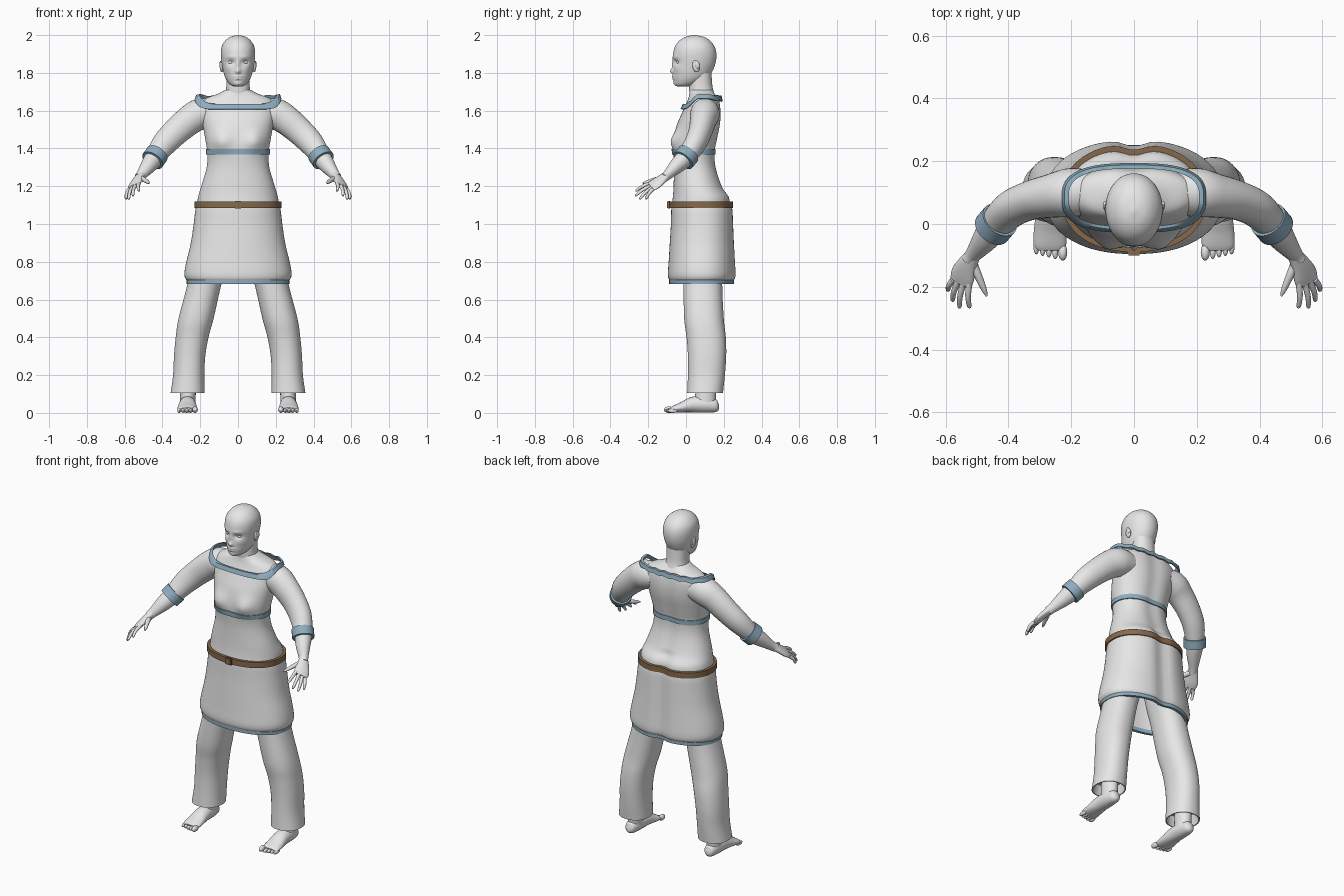
import bpy, bmesh, math
from math import exp, cos, sin, pi
from mathutils import Vector, Matrix

cube = bpy.data.objects.get("Cube")
if cube:
    bpy.data.objects.remove(cube)


def material(name, rgb):
    m = bpy.data.materials.new(name)
    m.use_nodes = True
    m.diffuse_color = (*rgb, 1)
    m.node_tree.nodes["Principled BSDF"].inputs["Base Color"].default_value = (*rgb, 1)
    return m


GREY = material("pale grey", (0.8, 0.8, 0.8))
BLUE = material("slate blue", (0.27, 0.42, 0.52))
BROWN = material("leather brown", (0.24, 0.14, 0.07))


def finish(bm, name, mat, mirror=False):
    bmesh.ops.recalc_face_normals(bm, faces=bm.faces)
    mesh = bpy.data.meshes.new(name)
    bm.to_mesh(mesh)
    bm.free()
    mesh.materials.append(mat)
    ob = bpy.data.objects.new(name, mesh)
    bpy.context.collection.objects.link(ob)
    if mirror:
        ob.modifiers.new("Mirror", "MIRROR")
    bpy.ops.object.select_all(action="DESELECT")
    ob.select_set(True)
    bpy.context.view_layer.objects.active = ob
    bpy.ops.object.shade_smooth_by_angle(angle=math.radians(45))
    return ob


def smooth(rows, n):
    """Spline through rows of numbers, n steps per gap."""
    out = []
    for i in range(len(rows) - 1):
        a, b, c, d = (rows[min(max(i + k, 0), len(rows) - 1)] for k in (-1, 0, 1, 2))
        for s in range(n):
            t = s / n
            out.append([q + t / 2 * (r - p + t * (2 * p - 5 * q + 4 * r - s2 + t * (3 * (q - r) + s2 - p)))
                        for p, q, r, s2 in zip(a, b, c, d)])
    return out + [list(rows[-1])]


def skin(bm, rings, caps=True):
    loops = [[bm.verts.new(p) for p in r] for r in rings]
    n = len(loops[0])
    for a, b in zip(loops, loops[1:]):
        for i in range(n):
            bm.faces.new((a[i], a[(i + 1) % n], b[(i + 1) % n], b[i]))
    if caps:
        bm.faces.new(loops[0])
        bm.faces.new(loops[-1])


def loft(name, rows, mat, warp=None, e=0.9, n=64, caps=True, mirror=False):
    """Stack oval sections given as height, centre x, half width, front y, back y."""
    power = lambda v: math.copysign(abs(v) ** e, v)
    rings = []
    for z, cx, w, yf, yb in rows:
        ring = []
        for i in range(n):
            a = 2 * pi * (i + 0.5) / n
            p = Vector((cx + w * power(cos(a)), (yf + yb) / 2 + (yb - yf) / 2 * power(sin(a)), z))
            ring.append(warp(p) if warp else p)
        rings.append(ring)
    bm = bmesh.new()
    skin(bm, rings, caps)
    return finish(bm, name, mat, mirror)


def tube(bm, rows, ref=(0, 1, 0), n=20, steps=5, caps=True):
    """Sweep ovals along points; each row is x, y, z, side radius, ref radius."""
    rows = smooth(rows, steps) if steps else rows
    pts = [Vector(r[:3]) for r in rows]
    rings = []
    for i, p in enumerate(pts):
        t = (pts[min(i + 1, len(pts) - 1)] - pts[max(i - 1, 0)]).normalized()
        side = t.cross(Vector(ref)).normalized()
        up = side.cross(t)
        rings.append([p + side * cos(a) * rows[i][3] + up * sin(a) * rows[i][4]
                      for a in (2 * pi * k / n for k in range(n))])
    skin(bm, rings, caps)


def ball(bm, centre, size, turn=0):
    m = Matrix.Translation(centre) @ Matrix.Rotation(turn, 4, "X") @ Matrix.Diagonal((*size, 1))
    bmesh.ops.create_uvsphere(bm, u_segments=16, v_segments=10, radius=1, matrix=m)


def bump(p, x, z, sx, sz):
    return exp(-((abs(p.x) - x) / sx) ** 2 - ((p.z - z) / sz) ** 2)


def body_shape(p):
    """Bust in front, spine and seat crease behind."""
    if p.y < 0.04:
        p.y -= 0.026 * bump(p, 0.09, 1.44, 0.05, 0.05)
    elif p.y > 0.1:
        p.y -= 0.02 * exp(-(p.x / 0.045) ** 2) * (1 if p.z < 1.2 else 0.5)
    return p


# Tunic and skirt
torso = [(1.08, 0, .218, -.078, .238), (1.14, 0, .212, -.07, .235), (1.2, 0, .195, -.066, .195),
         (1.3, 0, .166, -.064, .163), (1.38, 0, .163, -.068, .158), (1.44, 0, .172, -.066, .168),
         (1.52, 0, .186, -.05, .184), (1.58, 0, .198, -.025, .188), (1.63, 0, .2, -.002, .184),
         (1.665, 0, .17, .012, .176), (1.69, 0, .105, .018, .16), (1.71, 0, .068, .022, .145)]
loft("tunic", smooth(torso, 5), GREY, body_shape)
skirt = [(1.12, 0, .212, -.072, .238), (1.08, 0, .225, -.078, .252), (1.0, 0, .235, -.08, .256),
         (.9, 0, .25, -.086, .26), (.8, 0, .274, -.092, .265), (.74, 0, .284, -.096, .268),
         (.71, 0, .278, -.092, .264), (.7, 0, .262, -.08, .25), (.74, 0, .258, -.075, .246),
         (.95, 0, .23, -.06, .235)]
loft("skirt", smooth(skirt, 4), GREY, body_shape, caps=False)


# Trim bands and belt follow the body
def band(name, sections, z, half, gap, mat):
    s = min(sections, key=lambda r: abs(r[0] - z))
    offs = [(-half, -.012), (-half, gap), (half, gap), (half, -.012), (-half, -.012)]
    loft(name, [(z + dz, 0, s[2] + o, s[3] - o, s[4] + o) for dz, o in offs], mat, body_shape, caps=False)


band("bust_band", smooth(torso, 5), 1.382, .014, .006, BLUE)
band("belt", [(1.1, 0, .222, -.08, .247)], 1.102, .017, .009, BROWN)
band("hem_band", [(.7, 0, .268, -.085, .256)], .695, .012, .004, BLUE)
bm = bmesh.new()
bmesh.ops.create_cube(bm, size=1, matrix=Matrix.Translation((0, -.09, 1.102)) @ Matrix.Diagonal((.042, .02, .042, 1)))
bmesh.ops.bevel(bm, geom=bm.edges[:], offset=.004, segments=2, affect="EDGES")
finish(bm, "belt_buckle", BROWN)


# Wide collar, raised over the shoulders and back
def collar_shape(p):
    t = min(max((p.y + .01) / .08, 0), 1)
    p.z += .052 * t * t * (3 - 2 * t) - .01 * max(0, (p.y - .12) / .07)
    p.z += .003 * sin(p.x * 90) * t
    return p


loft("collar", [(1.607, 0, .222, -.022, .188), (1.61, 0, .23, -.028, .194), (1.634, 0, .222, -.018, .188),
                (1.634, 0, .208, -.008, .176), (1.607, 0, .222, -.022, .188)],
     BLUE, collar_shape, e=.72, n=96, caps=False)

# Neck and head
loft("neck", smooth([(1.64, 0, .085, .02, .165), (1.69, 0, .068, .018, .15), (1.73, 0, .062, .016, .14),
                     (1.8, 0, .062, .02, .135)], 5), GREY, n=40)
FACE = [(0, 1.808, .013, .014, .017), (0, 1.845, .011, .03, .009), (.037, 1.856, .019, .012, -.012),
        (.035, 1.884, .026, .01, .004), (0, 1.781, .022, .006, .007), (0, 1.768, .018, .006, .007),
        (0, 1.742, .02, .012, .005), (.05, 1.822, .02, .018, .004)]


def face_shape(p):
    if p.y < .02:
        p.y -= sum(f[4] * bump(p, *f[:4]) for f in FACE)
    return p


head = [(1.728, 0, .022, -.045, .02), (1.738, 0, .043, -.058, .055), (1.765, 0, .063, -.065, .105),
        (1.8, 0, .076, -.067, .135), (1.85, 0, .086, -.066, .156), (1.9, 0, .091, -.068, .161),
        (1.94, 0, .086, -.058, .151), (1.97, 0, .068, -.036, .128), (1.99, 0, .042, -.004, .096),
        (2.0, 0, .006, .036, .05)]
loft("head", smooth(head, 9), GREY, face_shape, e=.97, n=96)
bm = bmesh.new()
ball(bm, (.036, -.037, 1.856), (.016, .013, .011))
finish(bm, "eyes", GREY, True)
bm = bmesh.new()
ball(bm, (.086, .053, 1.835), (.01, .019, .032), .2)
ball(bm, (.093, .059, 1.843), (.006, .013, .02), .2)
finish(bm, "ears", GREY, True)

# Arms
bm = bmesh.new()
tube(bm, [(.13, .1, 1.59, .07, .07), (.2, .1, 1.582, .082, .078), (.26, .09, 1.547, .078, .07),
          (.33, .075, 1.487, .072, .062), (.39, .048, 1.425, .066, .058), (.44, .0, 1.355, .052, .05),
          (.475, -.05, 1.307, .042, .04), (.51, -.095, 1.262, .028, .026), (.525, -.115, 1.245, .026, .022)], n=32)
finish(bm, "arms", GREY, True)
bm = bmesh.new()
start, step = Vector((.427, .014, 1.372)), Vector((.026, -.03, -.036))
tube(bm, [(*(start + step * t), r, r) for t, r in
          [(0, .045), (.02, .062), (.98, .062), (1, .045)]], n=40, steps=0, caps=False)
finish(bm, "sleeve_bands", BLUE, True)

# Hands: flat palm, four fingers and a thumb
across = Vector((.8, .08, -.55)).normalized()
normal = across.cross(Vector((.045, -.13, -.08))).normalized()
bm = bmesh.new()
tube(bm, [(.512, -.1, 1.26, .024, .022), (.53, -.128, 1.238, .033, .019), (.545, -.162, 1.212, .043, .016),
          (.552, -.187, 1.196, .04, .012)], ref=normal)
palm_end = Vector((.55, -.18, 1.2))
for k, tip in zip((-.031, -.01, .011, .031), ((.525, -.268, 1.175), (.557, -.268, 1.15),
                                               (.579, -.246, 1.132), (.594, -.212, 1.133))):
    a, b = palm_end + across * k, Vector(tip)
    mid = a.lerp(b, .55) + Vector((.004, 0, .006))
    tube(bm, [(*a, .011, .011), (*mid, .009, .009), (*a.lerp(b, .93), .007, .007), (*b, .002, .002)],
         ref=normal, n=10)
tube(bm, [(.517, -.12, 1.243, .016, .016), (.498, -.162, 1.235, .013, .013), (.478, -.208, 1.222, .009, .009),
          (.469, -.23, 1.216, .003, .003)], ref=normal, n=10)
finish(bm, "hands", GREY, True)

# Trousers, open at the cuff
leg = [(.98, .11, .1, -.02, .2), (.8, .15, .098, -.02, .2), (.68, .178, .09, -.014, .192),
       (.5, .222, .093, -.01, .2), (.4, .243, .087, .003, .211), (.3, .256, .083, .01, .213),
       (.2, .261, .083, .01, .206), (.105, .267, .09, .006, .196)]
cuff = [(.105, .267, .084, .012, .19), (.17, .262, .075, .02, .19)]
loft("trousers", smooth(leg, 5) + cuff, GREY, n=48, mirror=True)

# Bare feet with toes
bm = bmesh.new()
tube(bm, [(.265, .11, .22, .045, .05), (.265, .105, .11, .042, .055), (.267, .1, .035, .04, .055)])
tube(bm, [(.267, .174, .036, .01, .012), (.267, .16, .036, .03, .032), (.267, .11, .043, .041, .042),
          (.267, .04, .044, .045, .042), (.268, -.02, .03, .051, .028), (.268, -.065, .02, .052, .018),
          (.268, -.082, .016, .044, .012)], ref=(0, 0, 1))
for i in range(5):
    r = .017 if i == 0 else .0115
    ball(bm, (.227 + .023 * i + (.004 if i else 0) - .003 * i, -.09 + .005 * i, r), (r * .85, .027, r))
finish(bm, "feet", GREY, True)
